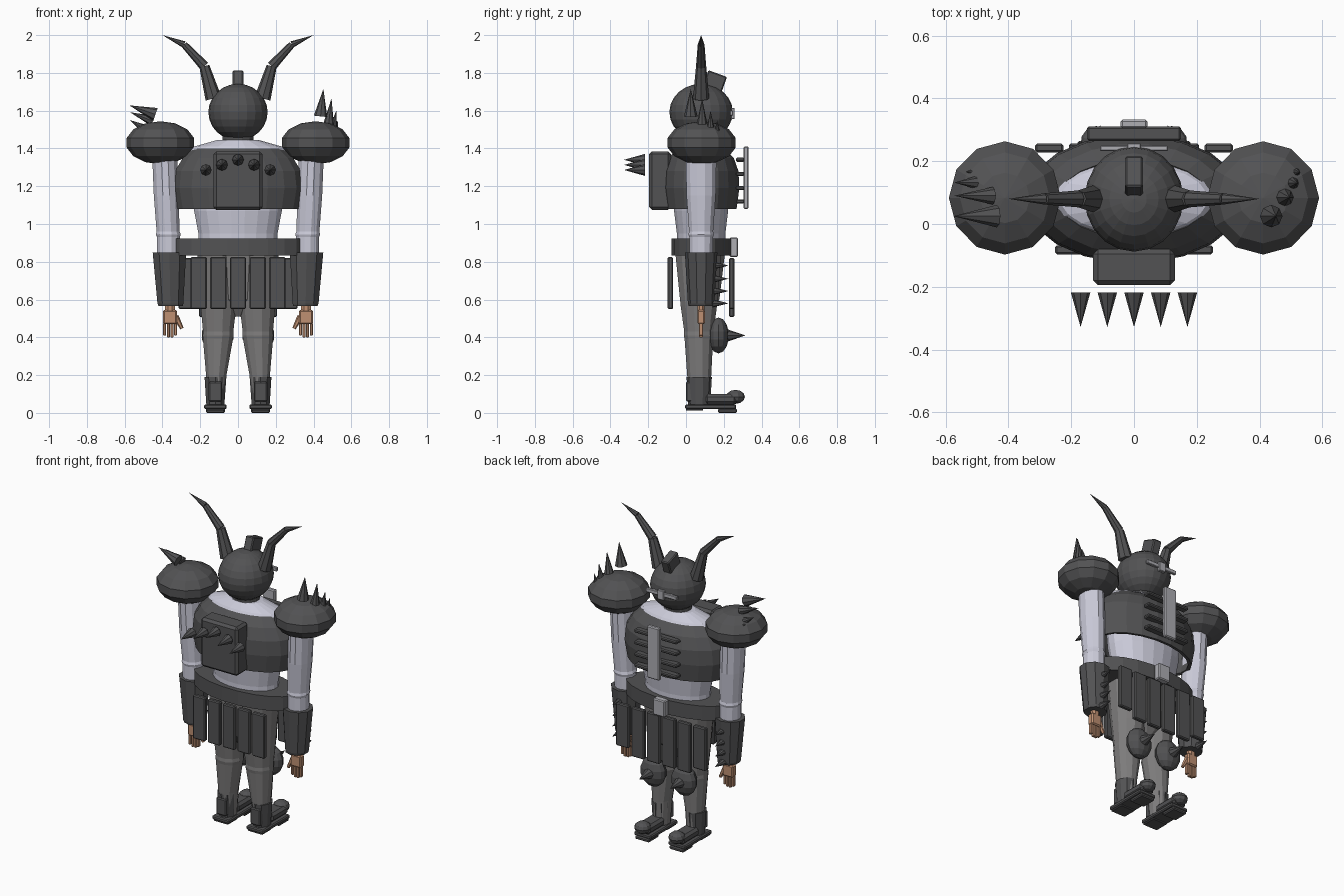
import bpy, bmesh, math
from mathutils import Vector, Matrix

if "Cube" in bpy.data.objects:
    bpy.data.objects.remove(bpy.data.objects["Cube"], do_unlink=True)

CY = 0.08  # depth of the body axis


def material(name, r, g, b):
    m = bpy.data.materials.new(name)
    m.use_nodes = True
    m.diffuse_color = (r, g, b, 1)
    m.node_tree.nodes["Principled BSDF"].inputs["Base Color"].default_value = (r, g, b, 1)
    return m


DARK = material("dark armour", 0.085, 0.085, 0.088)
SHIRT = material("pale cloth", 0.6, 0.6, 0.7)
TROUSER = material("grey cloth", 0.21, 0.205, 0.205)
METAL = material("light metal", 0.42, 0.42, 0.45)
SKIN = material("tan skin", 0.52, 0.28, 0.17)


def finish(name, bm, mat):
    bmesh.ops.recalc_face_normals(bm, faces=bm.faces[:])
    me = bpy.data.meshes.new(name)
    bm.to_mesh(me)
    bm.free()
    me.materials.append(mat)
    ob = bpy.data.objects.new(name, me)
    bpy.context.collection.objects.link(ob)
    return ob


def box(name, mat, lo, hi, bevel=0.006, tilt=None):
    lo, hi = Vector(lo), Vector(hi)
    bm = bmesh.new()
    bmesh.ops.create_cube(bm, size=1)
    bmesh.ops.scale(bm, vec=hi - lo, verts=bm.verts)
    if bevel:
        bmesh.ops.bevel(bm, geom=bm.edges[:], offset=bevel, segments=1, affect='EDGES')
    if tilt:
        bmesh.ops.rotate(bm, matrix=Matrix.Rotation(math.radians(tilt[1]), 3, tilt[0]), verts=bm.verts)
    bmesh.ops.translate(bm, vec=(lo + hi) / 2, verts=bm.verts)
    return finish(name, bm, mat)


def ball(name, mat, centre, radii, sides=12, rings=7):
    bm = bmesh.new()
    bmesh.ops.create_uvsphere(bm, u_segments=sides, v_segments=rings, radius=1)
    bmesh.ops.scale(bm, vec=radii, verts=bm.verts)
    bmesh.ops.translate(bm, vec=centre, verts=bm.verts)
    return finish(name, bm, mat)


def cone(name, mat, base, tip, r1, r2=0.0, sides=8):
    base, tip = Vector(base), Vector(tip)
    d = tip - base
    bm = bmesh.new()
    bmesh.ops.create_cone(bm, cap_ends=True, segments=sides, radius1=r1, radius2=r2, depth=d.length)
    bm.transform(Matrix.Translation((base + tip) / 2) @ d.to_track_quat('Z', 'Y').to_matrix().to_4x4())
    return finish(name, bm, mat)


def loft(name, mat, rings, sides=16, bottom=True):
    """Stack of elliptical rings (x, y, z, rx, ry)."""
    bm = bmesh.new()
    loops = []
    for x, y, z, rx, ry in rings:
        loops.append([bm.verts.new((x + rx * math.cos(a), y + ry * math.sin(a), z))
                      for a in (math.tau * (i + 0.5) / sides for i in range(sides))])
    for p, q in zip(loops, loops[1:]):
        for i in range(sides):
            j = (i + 1) % sides
            bm.faces.new((p[i], p[j], q[j], q[i]))
    if bottom:
        bm.faces.new(loops[0])
    bm.faces.new(loops[-1])
    return finish(name, bm, mat)


# Torso, vest and belt
loft("torso", SHIRT, [(0, CY, 0.85, 0.21, 0.13), (0, CY, 0.95, 0.212, 0.13), (0, CY, 1.07, 0.235, 0.145),
                      (0, CY, 1.37, 0.27, 0.14), (0, CY, 1.41, 0.235, 0.11), (0, CY, 1.445, 0.11, 0.075)], 20)
loft("neck", DARK, [(0, CY, 1.42, 0.085, 0.075), (0, CY, 1.48, 0.085, 0.075)], 12)
vest = loft("vest", DARK, [(0, CY, 1.08, 0.328, 0.19), (0, CY, 1.19, 0.348, 0.205), (0, CY, 1.28, 0.338, 0.2),
                           (0, CY, 1.35, 0.295, 0.175), (0, CY, 1.4, 0.24, 0.125)], 20, bottom=False)
bm = bmesh.new()
bm.from_mesh(vest.data)
bm.faces.ensure_lookup_table()
bmesh.ops.delete(bm, geom=[f for f in bm.faces if len(f.verts) > 4], context='FACES')
bm.to_mesh(vest.data)
bm.free()
wall = vest.modifiers.new("wall", 'SOLIDIFY')
wall.thickness = 0.02
loft("belt", DARK, [(0, CY, 0.833, 0.348, 0.16), (0, CY, 0.923, 0.348, 0.16)], 20)
box("belt_buckle", METAL, (-0.042, 0.23, 0.825), (0.042, 0.275, 0.928))
loft("pelvis", TROUSER, [(0, CY, 0.51, 0.03, 0.04), (0, CY, 0.6, 0.17, 0.1), (0, CY, 0.84, 0.22, 0.13)], 12)

# Chest bar with ribs
box("chest_bar", METAL, (-0.043, 0.305, 1.08), (0.043, 0.332, 1.41))
for z in (1.12, 1.19, 1.265, 1.34):
    box("chest_rib", DARK, (-0.15, 0.265, z - 0.011), (0.15, 0.31, z + 0.011))

# Pack with a fan of spikes
box("back_pack", DARK, (-0.13, -0.195, 1.075), (0.13, -0.08, 1.385), 0.015)
for i in range(-2, 3):
    z = 1.34 - 0.027 * abs(i)
    cone("pack_spike", DARK, (0.085 * i, -0.218, z), (0.085 * i, -0.328, z), 0.031)

# Skirt plates on both sides
for i in range(5):
    x = (i - 2) * 0.104
    box("skirt_plate_front", DARK, (x - 0.043, -0.097, 0.55), (x + 0.043, -0.068, 0.825))
for i in range(6):
    x = (i - 2.5) * 0.108
    low = 0.55 if i in (0, 5) else 0.508
    box("skirt_plate_back", DARK, (x - 0.045, 0.228, low), (x + 0.045, 0.256, 0.82))

# Head, crest and visor
ball("head", DARK, (0, CY, 1.592), (0.157, 0.168, 0.15), 20, 12)
box("head_crest", DARK, (-0.028, 0.095, 1.68), (0.028, 0.2, 1.8), 0.006, ('X', -20))
box("visor", METAL, (-0.108, 0.232, 1.575), (0.108, 0.25, 1.6), 0.003)
box("visor_centre", METAL, (-0.022, 0.235, 1.555), (0.022, 0.257, 1.615), 0.003)

# Paired parts
for side, s in (("left", 1), ("right", -1)):
    # Horn in three tapering pieces
    path = [(0.13, 1.665, 0.043), (0.178, 1.835, 0.027), (0.285, 1.95, 0.018), (0.4, 2.0, 0)]
    for (x1, z1, r1), (x2, z2, r2) in zip(path, path[1:]):
        cone(side + "_horn", DARK, (s * x1, CY, z1), (s * x2, CY, z2), r1, r2)

    # Shoulder, sleeve and gauntlet
    ball(side + "_pauldron", DARK, (s * 0.411, CY + 0.003, 1.43), (0.183, 0.185, 0.114), 12, 7)
    loft(side + "_sleeve", SHIRT, [(s * 0.368, CY, 0.83, 0.062, 0.064), (s * 0.368, CY, 0.93, 0.063, 0.065),
                                   (s * 0.369, CY, 0.945, 0.068, 0.07), (s * 0.37, CY, 0.96, 0.063, 0.066),
                                   (s * 0.38, CY, 1.15, 0.068, 0.08), (s * 0.39, CY, 1.4, 0.068, 0.085)], 12)
    loft(side + "_gauntlet", DARK, [(s * 0.356, CY, 0.565, 0.068, 0.066), (s * 0.358, CY, 0.58, 0.072, 0.07),
                                    (s * 0.363, CY, 0.848, 0.093, 0.086)], 10)
    for z in (0.57, 0.635, 0.7, 0.77):
        cone(side + "_gauntlet_spike", DARK, (s * 0.36, 0.14, z + 0.01), (s * 0.36, 0.225, z + 0.01), 0.022)

    # Hand
    loft(side + "_wrist", SKIN, [(s * 0.36, CY, 0.53, 0.028, 0.02), (s * 0.36, CY, 0.57, 0.028, 0.02)], 8)
    box(side + "_palm", SKIN, (s * 0.36 - 0.036, 0.06, 0.47), (s * 0.36 + 0.036, 0.1, 0.545), 0.007)
    for i in range(4):
        x = s * (0.331 + 0.019 * i)
        low = 0.41 if i in (0, 3) else 0.4
        box(side + "_finger", SKIN, (x - 0.008, 0.068, low), (x + 0.008, 0.09, 0.475), 0.003)
    cone(side + "_thumb", SKIN, (s * 0.33, CY, 0.512), (s * 0.297, CY, 0.447), 0.016, 0.01, 6)

    # Leg and knee guard
    loft(side + "_leg", TROUSER, [(s * 0.118, 0.075, 0.05, 0.048, 0.055), (s * 0.115, 0.07, 0.2, 0.056, 0.066),
                                  (s * 0.106, 0.068, 0.39, 0.082, 0.078), (s * 0.105, 0.068, 0.41, 0.085, 0.082),
                                  (s * 0.105, 0.068, 0.43, 0.083, 0.08), (s * 0.103, 0.068, 0.57, 0.098, 0.1),
                                  (s * 0.11, 0.065, 0.84, 0.11, 0.125)], 12)
    ball(side + "_knee_guard", DARK, (s * 0.108, 0.172, 0.41), (0.085, 0.055, 0.095), 12, 7)
    cone(side + "_knee_spike", DARK, (s * 0.108, 0.215, 0.41), (s * 0.108, 0.315, 0.41), 0.034)

    # Boot
    bx = s * 0.12
    loft(side + "_boot_shaft", DARK, [(bx, 0.07, 0.04, 0.05, 0.058), (bx, 0.07, 0.19, 0.06, 0.067)], 10)
    box(side + "_heel_guard", DARK, (bx - 0.035, 0.0, 0.06), (bx + 0.035, 0.04, 0.165))
    box(side + "_sole", DARK, (bx - 0.06, -0.005, 0.02), (bx + 0.06, 0.265, 0.045))
    box(side + "_front_tread", DARK, (bx - 0.05, 0.17, 0.0), (bx + 0.05, 0.27, 0.022))
    box(side + "_heel_tread", DARK, (bx - 0.05, 0.0, 0.012), (bx + 0.05, 0.09, 0.022), 0.002)
    box(side + "_boot_upper", DARK, (bx - 0.048, 0.1, 0.045), (bx + 0.048, 0.27, 0.1), 0.015)
    ball(side + "_toe_cap", DARK, (bx, 0.262, 0.085), (0.05, 0.05, 0.037), 10, 6)

# Upright spikes on the left shoulder: x, y, base, tip, radius
for x, y, z1, z2, r in ((0.437, 0.025, 1.57, 1.715, 0.036), (0.48, 0.085, 1.53, 1.665, 0.028),
                        (0.505, 0.13, 1.51, 1.6, 0.02), (0.515, 0.165, 1.49, 1.55, 0.014)):
    cone("left_shoulder_spike", DARK, (x, y, z1), (x + 0.015, y, z2), r)

# Leaning spikes on the right shoulder: base x, tip x, y, base z, tip z, radius
for x1, x2, y, z1, z2, r in ((0.437, 0.575, 0.025, 1.58, 1.628, 0.036), (0.45, 0.572, 0.09, 1.545, 1.592, 0.028),
                             (0.505, 0.572, 0.132, 1.51, 1.55, 0.02), (0.5, 0.535, 0.166, 1.485, 1.51, 0.014)):
    cone("right_shoulder_spike", DARK, (-x1, y, z1), (-x2, y, z2), r)
